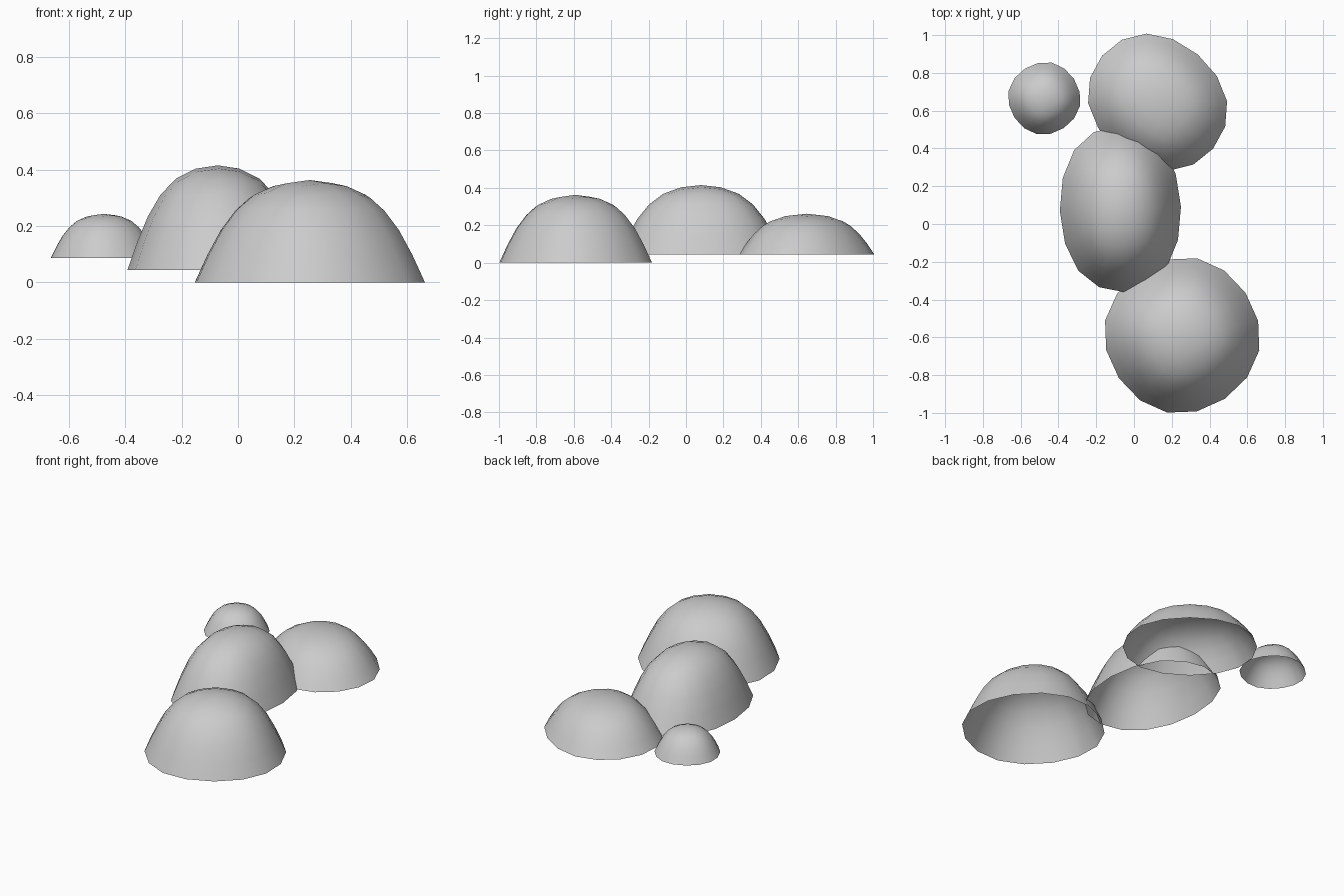
import bpy, bmesh
from math import radians

if "Cube" in bpy.data.objects:
    bpy.data.objects.remove(bpy.data.objects["Cube"])

# Total height of the subdivided open box, per unit of half height
RISE = 1.8395
TAPER = 0.57


def mound(name, centre, half_x, half_y, base, top, turn):
    """Tapered box with no bottom, subdivided into an open, flared dome."""
    bm = bmesh.new()
    bmesh.ops.create_cube(bm, size=2)
    bottom = [f for f in bm.faces if f.normal.z < -0.5]
    bmesh.ops.delete(bm, geom=bottom, context='FACES_ONLY')
    half_z = (top - base) / RISE
    for v in bm.verts:
        s = TAPER if v.co.z > 0 else 1.0
        v.co = (v.co.x * half_x * s, v.co.y * half_y * s, (v.co.z + 1) * half_z)
    for f in bm.faces:
        f.smooth = True
    mesh = bpy.data.meshes.new(name)
    bm.to_mesh(mesh)
    bm.free()
    ob = bpy.data.objects.new(name, mesh)
    bpy.context.collection.objects.link(ob)
    ob.location = (centre[0], centre[1], base)
    ob.rotation_euler.z = radians(turn)
    sub = ob.modifiers.new("round", 'SUBSURF')
    sub.levels = sub.render_levels = 2
    return ob


# Cluster of four mounds, front to back
mound("front_mound", (0.255, -0.59), 0.441, 0.441, 0.0, 0.363, 34)
mound("middle_mound", (-0.072, 0.08), 0.350, 0.480, 0.043, 0.415, 2)
mound("back_mound", (0.125, 0.645), 0.418, 0.360, 0.043, 0.262, -40)
mound("small_mound", (-0.475, 0.665), 0.205, 0.205, 0.087, 0.243, 33)
